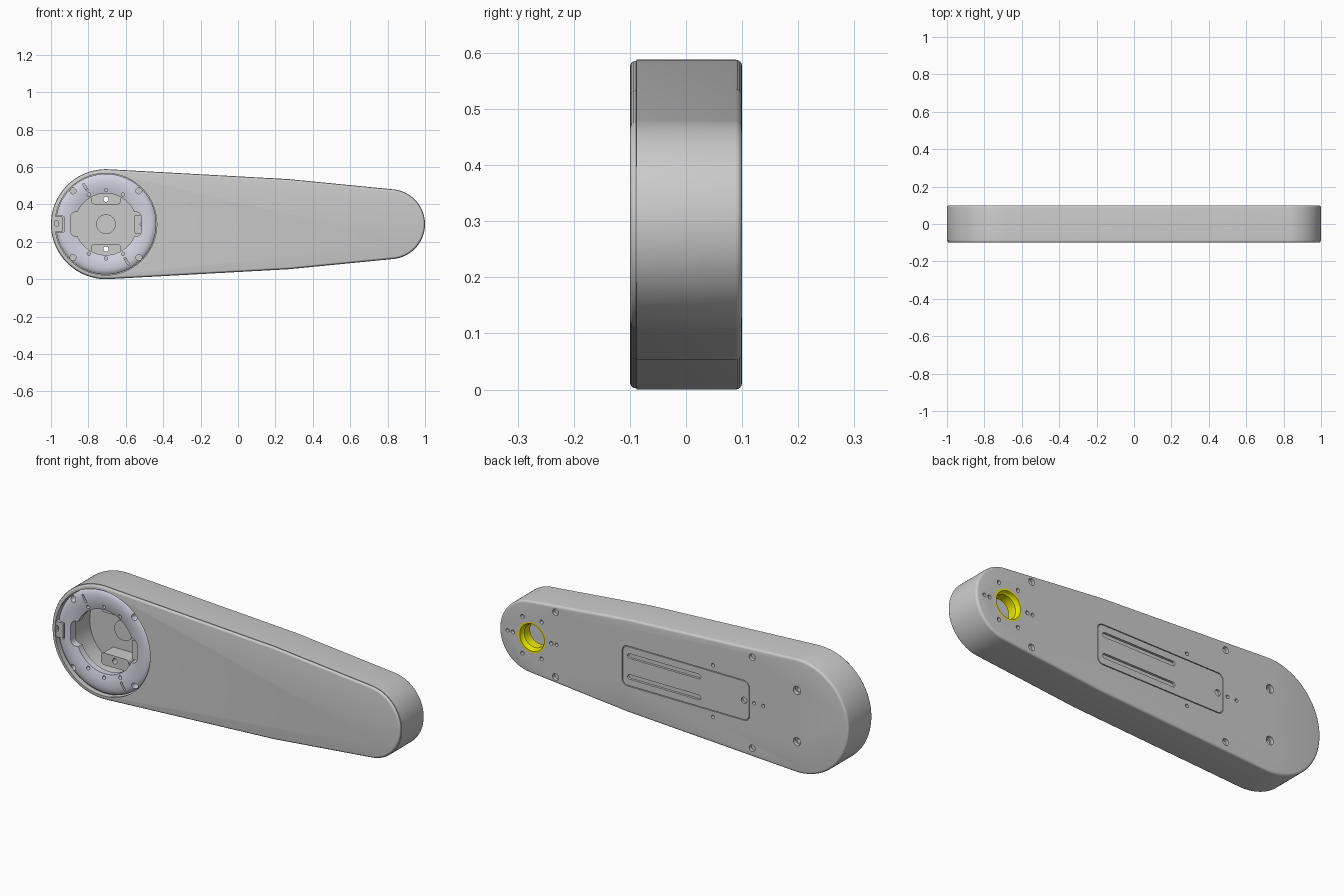
import bpy, bmesh
from math import sin, cos, pi, radians

if "Cube" in bpy.data.objects:
    bpy.data.objects.remove(bpy.data.objects["Cube"])

BIG, SMALL, CZ = (-0.706, 0.294), (0.813, 0.187), 0.294   # (centre x, radius)


def circle(x, z, r, n=32):
    return [(x + r * cos(2 * pi * i / n), z + r * sin(2 * pi * i / n)) for i in range(n)]


def rrect(x, z, w, h, r, rot=0.0, n=6):
    pts = []
    for k, (sx, sz) in enumerate([(1, 1), (-1, 1), (-1, -1), (1, -1)]):
        for i in range(n + 1):
            a = pi / 2 * (k + i / n)
            px, pz = sx * (w / 2 - r) + r * cos(a), sz * (h / 2 - r) + r * sin(a)
            pts.append((x + px * cos(rot) - pz * sin(rot), z + px * sin(rot) + pz * cos(rot)))
    return pts


def outline(d):
    """Arm outline, shrunk by d."""
    pts = []
    for (cx, r), a0, a1, n in ((SMALL, -84.5, 84.5, 40), (BIG, 87, 273, 56)):
        for i in range(n + 1):
            a = radians(a0 + (a1 - a0) * i / n)
            pts.append((cx + (r - d) * cos(a), CZ + (r - d) * sin(a)))
        pts.append((0.27, CZ + (0.241 - d) * (1 if cx > 0 else -1)))
    return pts


def finish(name, bm, color=None):
    bmesh.ops.recalc_face_normals(bm, faces=bm.faces)
    me = bpy.data.meshes.new(name)
    bm.to_mesh(me)
    bm.free()
    ob = bpy.data.objects.new(name, me)
    bpy.context.collection.objects.link(ob)
    if color:
        mat = bpy.data.materials.new(name + "_colour")
        mat.diffuse_color = color
        mat.use_nodes = True
        mat.node_tree.nodes["Principled BSDF"].inputs["Base Color"].default_value = mat.diffuse_color
        me.materials.append(mat)
    return ob


def skin(bm, loops, closed=False):
    """Bridge successive loops of points; cap the ends unless closed."""
    rings = [[bm.verts.new(p) for p in lp] for lp in loops]
    n = len(rings[0])
    for a, b in zip(rings, rings[1:] + (rings[:1] if closed else [])):
        for i in range(n):
            bm.faces.new((a[i], a[(i + 1) % n], b[(i + 1) % n], b[i]))
    if not closed:
        bm.faces.new(rings[0])
        bm.faces.new(rings[-1])


def layers(name, spec):
    bm = bmesh.new()
    skin(bm, [[(x, y, z) for x, z in outline(d)] for y, d in spec])
    return finish(name, bm)


def prisms(name, parts, color=None):
    bm = bmesh.new()
    for pts, y0, y1 in parts:
        skin(bm, [[(x, y, z) for x, z in pts] for y in (y0, y1)])
    return finish(name, bm, color)


def lathe(name, cx, profile, color=None, n=72):
    bm = bmesh.new()
    skin(bm, [[(x, y, z) for x, z in circle(cx, CZ, r, n)] for r, y in profile], closed=True)
    return finish(name, bm, color)


def cut(ob, parts):
    cutter = prisms("cutter", parts)
    cutter.hide_render = True
    mod = ob.modifiers.new("cut", 'BOOLEAN')
    mod.object, mod.operation, mod.solver = cutter, 'DIFFERENCE', 'EXACT'
    bpy.context.view_layer.objects.active = ob
    bpy.ops.object.modifier_apply(modifier=mod.name)
    bpy.data.objects.remove(cutter)


def rounded(y, sign, d0, r, n=4):
    """Fillet layers running from the side wall out to face y."""
    return [(y - sign * r * (1 - sin(pi / 2 * i / n)), d0 + r * (1 - cos(pi / 2 * i / n)))
            for i in range(n + 1)]


BX, SX = BIG[0], SMALL[0]

# Hollow housing, open to the front
body = layers("arm_housing", [(0.08, 0.02), (-0.088, 0.02), (-0.088, 0)] + rounded(0.1, 1, 0, 0.012))

# Back face: bearing bore, cover pocket, bolt holes
holes = [(circle(SX, CZ, 0.079, 48), 0.0, 0.2),
         (rrect(-0.069, CZ, 0.73, 0.208, 0.03), 0.088, 0.2)]
for s in (1, -1):
    holes.append((circle(BX, CZ + s * 0.133, 0.021), 0.0, 0.2))
    holes += [(circle(x, CZ + s * dz, r, 20), 0.082, 0.2)
              for x, dz, r in ((-0.449, 0.236, 0.017), (0.678, 0.168, 0.017), (-0.224, 0.134, 0.009))]
    holes.append((circle(SX + s * 0.14, CZ, 0.009, 16), 0.082, 0.2))
for x in (-0.46, -0.512):
    holes.append((circle(x, CZ, 0.009, 16), 0.082, 0.2))
for i in range(6):
    a = i * pi / 3
    holes.append((circle(SX + 0.11 * cos(a), CZ + 0.11 * sin(a), 0.01, 16), 0.082, 0.2))
cut(body, holes)

# Back access cover with two long slots and a screw hole
access = prisms("access_cover", [(rrect(-0.069, CZ, 0.722, 0.2, 0.027), 0.0875, 0.1)])
cut(access, [(rrect(0.055, CZ + s * 0.054, 0.42, 0.024, 0.0119), 0.0, 0.2) for s in (1, -1)]
    + [(circle(-0.403, CZ, 0.016), 0.0, 0.2)])

# Front cover plate with round opening
front = layers("front_cover", [(-0.0875, 0.003)] + rounded(-0.1, -1, 0.002, 0.011))
cut(front, [(circle(BX, CZ, 0.272, 96), -0.2, 0.0)])

# Domed joint ring
ring = lathe("joint_ring", BX, [(0.165, -0.05), (0.165, -0.083), (0.19, -0.09), (0.21, -0.0925),
                                (0.23, -0.093), (0.247, -0.091), (0.26, -0.086), (0.269, -0.077),
                                (0.269, -0.05)], (0.66, 0.66, 0.76, 1), 96)
ring_cuts = [(rrect(BX, CZ, 0.38, 0.13, 0.03), -0.2, 0.0),
             (rrect(-0.97, CZ, 0.08, 0.085, 0.005), -0.2, 0.0)]
for s in (1, -1):
    ring_cuts += [(circle(BX + t * 0.176, CZ + s * 0.178, 0.016), -0.2, 0.0) for t in (1, -1)]
    ring_cuts.append((rrect(BX - s * 0.11, CZ + s * 0.197, 0.045, 0.01, 0.0049, radians(120)), -0.2, 0.0))
for deg in (60, 90, 120, 240, 270, 300):
    a = radians(deg)
    ring_cuts.append((circle(BX + 0.183 * cos(a), CZ + 0.183 * sin(a), 0.009, 16), -0.2, 0.0))
cut(ring, ring_cuts)

# Key tabs left and right of the opening
left_tab = prisms("left_key_tab", [(rrect(-0.96, CZ, 0.046, 0.08, 0.004), -0.096, -0.05)])
cut(left_tab, [(rrect(-0.972, CZ + 0.004, 0.018, 0.03, 0.004), -0.2, -0.075)])
right_tab = prisms("right_key_tab", [(rrect(-0.528, CZ, 0.05, 0.1, 0.008), -0.08, -0.03)])
cut(right_tab, [(circle(-0.516, CZ, 0.008, 16), -0.2, -0.05)])

# Joint well inside the big end, with centre boss and bolt blocks
lathe("joint_well", BX, [(0.2, -0.051), (0.2, 0.081), (0.215, 0.081), (0.215, -0.051)])
prisms("centre_boss", [(circle(BX, CZ, 0.052, 48), 0.07, 0.081)])
for s, nm in ((1, "upper"), (-1, "lower")):
    block = prisms(nm + "_bolt_block", [(rrect(BX, CZ + s * 0.137, 0.16, 0.062, 0.02), 0.0, 0.081)])
    cut(block, [(circle(BX, CZ + s * 0.133, 0.014), -0.2, 0.2)])

# Yellow bearing ring at the small end
lathe("bearing_ring", SX, [(0.06, 0.03), (0.06, 0.078), (0.066, 0.084), (0.07, 0.1),
                           (0.08, 0.1), (0.08, 0.03)], (0.85, 0.82, 0.0, 1), 48)

# Smooth shading with crisp edges
bpy.ops.object.select_all(action='SELECT')
bpy.context.view_layer.objects.active = body
bpy.ops.object.shade_smooth_by_angle(angle=radians(30))
